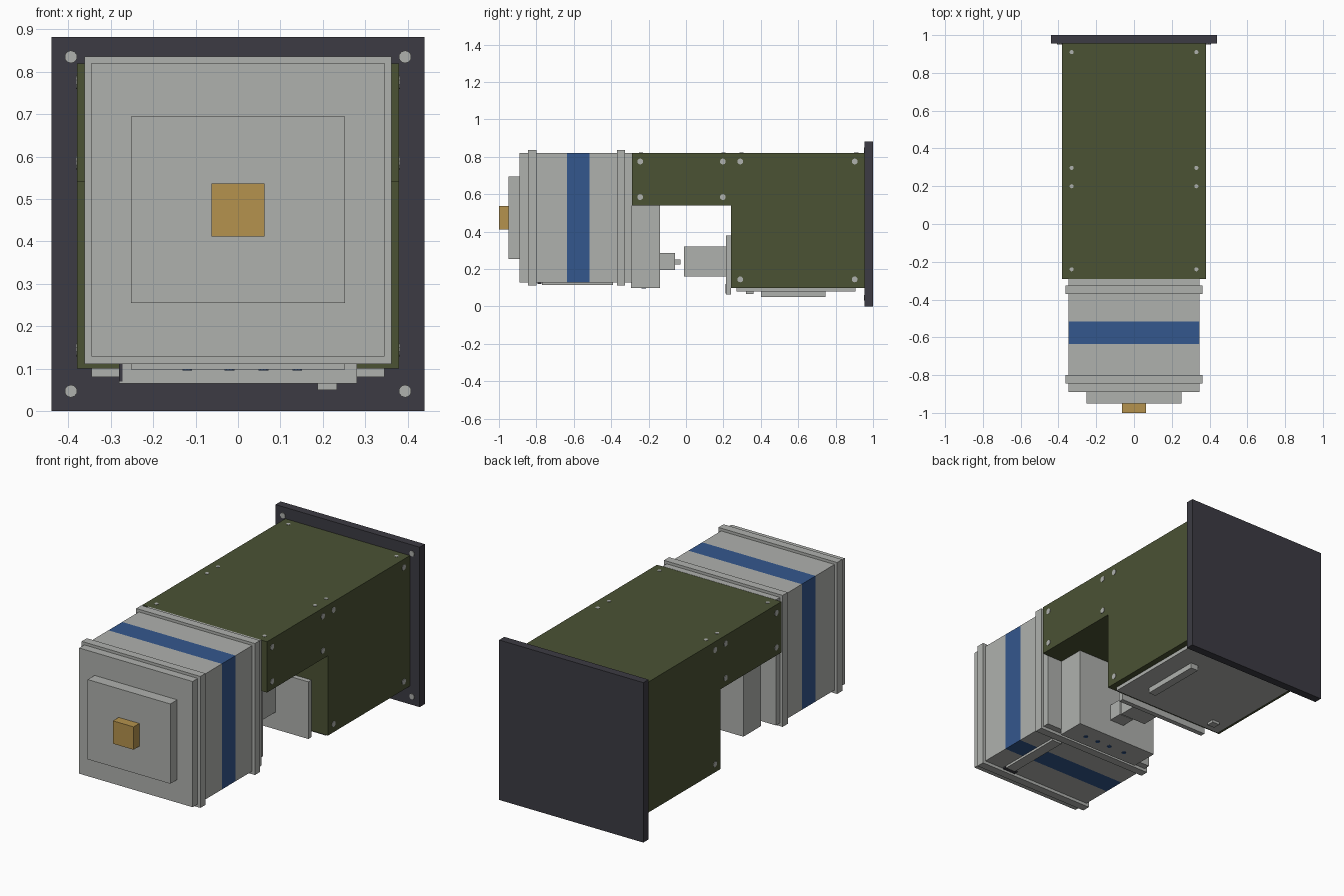
import bpy, bmesh
from mathutils import Matrix, Vector

if "Cube" in bpy.data.objects:
    bpy.data.objects.remove(bpy.data.objects["Cube"])


def material(name, rgb):
    m = bpy.data.materials.new(name)
    m.diffuse_color = (*rgb, 1)
    m.use_nodes = True
    m.node_tree.nodes["Principled BSDF"].inputs["Base Color"].default_value = m.diffuse_color
    return m


GREY = material("light_grey", (0.43, 0.44, 0.42))
GREEN = material("olive_green", (0.07, 0.085, 0.034))
BLUE = material("band_blue", (0.034, 0.095, 0.27))
DARK = material("charcoal", (0.045, 0.044, 0.056))
BRASS = material("brass", (0.46, 0.29, 0.075))


def finish(name, bm, mat):
    bmesh.ops.recalc_face_normals(bm, faces=bm.faces)
    me = bpy.data.meshes.new(name)
    bm.to_mesh(me)
    bm.free()
    me.materials.append(mat)
    ob = bpy.data.objects.new(name, me)
    bpy.context.collection.objects.link(ob)
    return ob


def box(name, x, y, z, mat):
    """Box given as (min, max) on each axis."""
    bm = bmesh.new()
    size = [b - a for a, b in (x, y, z)]
    mid = [(a + b) / 2 for a, b in (x, y, z)]
    bmesh.ops.create_cube(bm, size=1, matrix=Matrix.Translation(mid) @ Matrix.Diagonal((*size, 1)))
    return finish(name, bm, mat)


def sym(w):
    return (-w, w)


def discs(name, points, axis, radius, mat):
    """Flat screw heads facing along the given axis."""
    bm = bmesh.new()
    turn = Vector(axis).to_track_quat('Z', 'Y').to_matrix().to_4x4()
    for p in points:
        bmesh.ops.create_cone(bm, cap_ends=True, segments=10, radius1=radius, radius2=radius,
                              depth=0.006, matrix=Matrix.Translation(p) @ turn)
    return finish(name, bm, mat)


# mounting plate at the back
box("back_plate", sym(0.44), (0.955, 1.0), (0, 0.882), DARK)

# L-shaped housing, side profile extruded across x
bm = bmesh.new()
profile = [(-0.29, 0.54), (0.24, 0.54), (0.24, 0.10), (0.955, 0.10), (0.955, 0.82), (-0.29, 0.82)]
face = bm.faces.new([bm.verts.new((-0.38, y, z)) for y, z in profile])
ext = bmesh.ops.extrude_face_region(bm, geom=[face])
bmesh.ops.translate(bm, vec=(0.76, 0, 0),
                    verts=[v for v in ext["geom"] if isinstance(v, bmesh.types.BMVert)])
finish("housing", bm, GREEN)

# front module with blue band
for name, y, mat in (("module_front", (-0.89, -0.635), GREY),
                     ("module_band", (-0.635, -0.515), BLUE),
                     ("module_rear", (-0.515, -0.29), GREY)):
    box(name, sym(0.346), y, (0.128, 0.821), mat)
for name, y in (("front_flange", (-0.845, -0.80)), ("rear_flange", (-0.37, -0.325))):
    box(name, sym(0.362), y, (0.111, 0.836), GREY)
box("nose_plate", sym(0.252), (-0.95, -0.89), (0.255, 0.695), GREY)
box("nose_stud", sym(0.063), (-1.0, -0.95), (0.411, 0.537), BRASS)

# rail and dark slot under the module
box("module_rail", (0.17, 0.23), (-0.77, -0.39), (0.115, 0.13), GREY)
box("module_slot", (0.15, 0.23), (-0.795, -0.772), (0.12, 0.129), DARK)

# block behind the module, with its coupling
box("rear_block", sym(0.252), (-0.295, -0.14), (0.098, 0.545), GREY)
box("coupling", sym(0.045), (-0.14, -0.06), (0.195, 0.285), GREY)
box("coupling_tip", sym(0.013), (-0.06, -0.03), (0.225, 0.25), GREY)
discs("block_ports", [(x, -0.225, 0.098) for x in (-0.12, -0.02, 0.06, 0.14)],
      (0, 0, 1), 0.012, BLUE)

# motor and its plate on the housing's inner wall
box("motor", sym(0.08), (-0.01, 0.215), (0.16, 0.32), GREY)
box("motor_plate", sym(0.28), (0.213, 0.24), (0.065, 0.38), GREY)
box("plate_mark", (-0.281, -0.272), (0.21, 0.214), (0.07, 0.12), DARK)

# underside cover, grip and latch
box("bottom_cover", sym(0.346), (0.27, 0.905), (0.08, 0.101), GREY)
box("bottom_grip", (0.188, 0.234), (0.40, 0.745), (0.05, 0.081), GREY)
box("bottom_latch", (-0.28, -0.235), (0.32, 0.362), (0.066, 0.081), GREY)

# screw heads
side = [(y, 0.775) for y in (-0.245, 0.197, 0.29, 0.902)]
side += [(-0.245, 0.585), (0.197, 0.585), (0.29, 0.145), (0.902, 0.145)]
for s, label in ((-1, "left"), (1, "right")):
    discs(label + "_screws", [(s * 0.379, y, z) for y, z in side], (1, 0, 0), 0.016, GREY)
discs("top_screws", [(x, y, 0.819) for x in (-0.33, 0.33) for y in (-0.24, 0.2, 0.297, 0.91)],
      (0, 0, 1), 0.011, GREY)
discs("plate_screws", [(x, 0.954, z) for x in (-0.394, 0.394) for z in (0.047, 0.835)],
      (0, 1, 0), 0.015, GREY)
